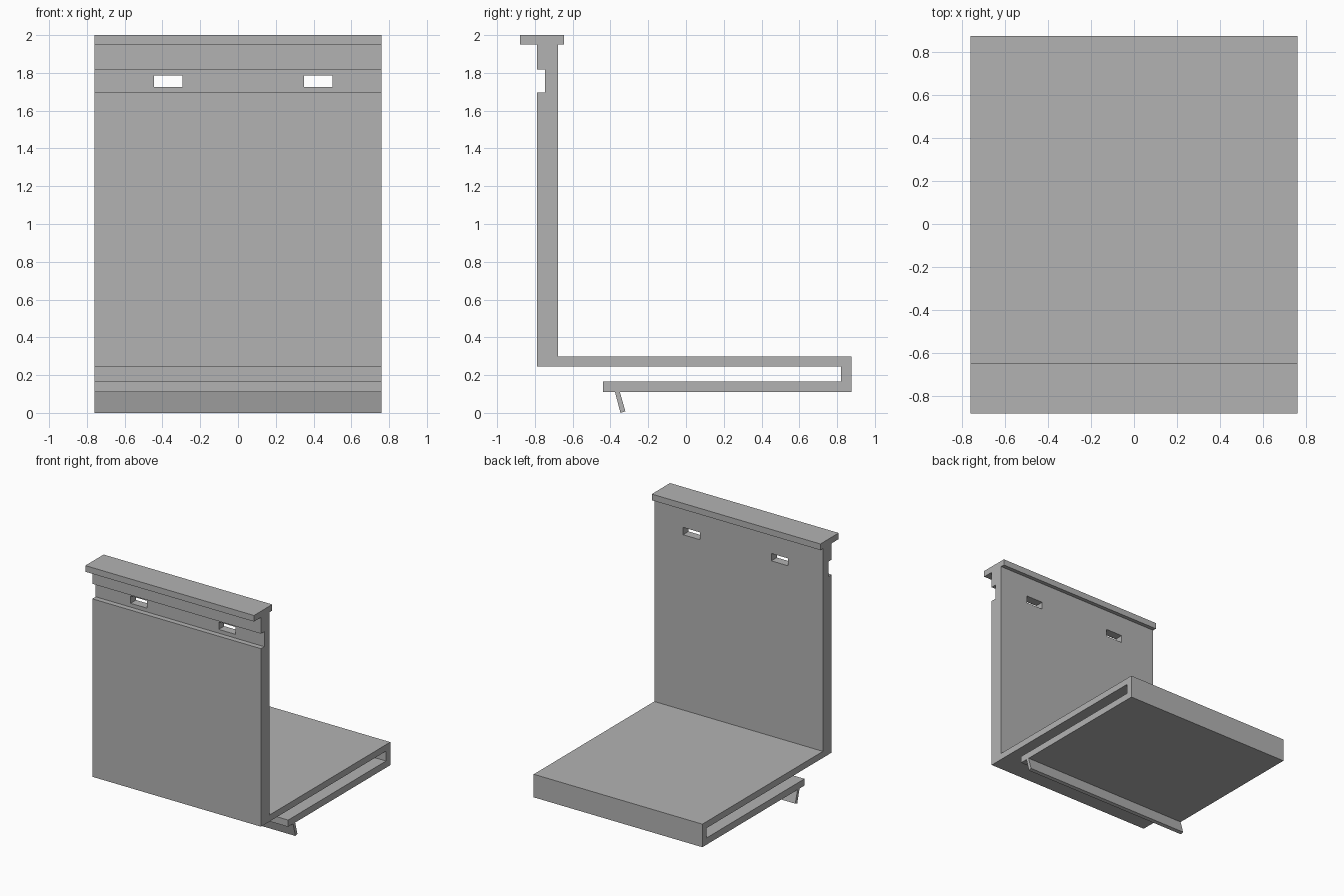
import bpy
import bmesh

cube = bpy.data.objects.get("Cube")
if cube:
    bpy.data.objects.remove(cube, do_unlink=True)

# Single grey finish
grey = bpy.data.materials.new("plain_grey")
grey.use_nodes = True
colour = (0.45, 0.45, 0.45, 1)
grey.diffuse_color = colour
grey.node_tree.nodes["Principled BSDF"].inputs["Base Color"].default_value = colour

HALF_WIDTH = 0.76


def extrude_profile(name, points, x0=-HALF_WIDTH, x1=HALF_WIDTH):
    """Extrude a (y, z) outline along x."""
    bm = bmesh.new()
    face = bm.faces.new([bm.verts.new((x0, y, z)) for y, z in points])
    result = bmesh.ops.extrude_face_region(bm, geom=[face])
    verts = [g for g in result["geom"] if isinstance(g, bmesh.types.BMVert)]
    bmesh.ops.translate(bm, verts=verts, vec=(x1 - x0, 0, 0))
    bmesh.ops.recalc_face_normals(bm, faces=bm.faces)
    mesh = bpy.data.meshes.new(name)
    bm.to_mesh(mesh)
    bm.free()
    mesh.materials.append(grey)
    obj = bpy.data.objects.new(name, mesh)
    bpy.context.collection.objects.link(obj)
    return obj


# Folded panel: cap, grooved wall, shelf, return fold and angled lip
panel = extrude_profile("folded_panel", [
    (-0.88, 2), (-0.88, 1.95), (-0.79, 1.95),
    (-0.79, 1.817), (-0.747, 1.817), (-0.747, 1.695), (-0.79, 1.695),
    (-0.79, 0.245), (0.82, 0.245), (0.82, 0.165),
    (-0.44, 0.165), (-0.44, 0.11), (-0.376, 0.11),
    (-0.347, 0), (-0.321, 0.008), (-0.35, 0.11),
    (0.875, 0.11), (0.875, 0.298), (-0.677, 0.298),
    (-0.677, 1.95), (-0.645, 1.95), (-0.645, 2),
])

# Two mounting slots cut through the wall inside the groove
for side, x in (("right", -0.445), ("left", 0.35)):
    cutter = extrude_profile(
        side + "_slot_cutter",
        [(-0.85, 1.726), (-0.6, 1.726), (-0.6, 1.786), (-0.85, 1.786)],
        x, x + 0.15)
    cutter.hide_render = True
    cutter.hide_set(True)
    cutter.display_type = "WIRE"
    cut = panel.modifiers.new(side + "_slot", "BOOLEAN")
    cut.operation = "DIFFERENCE"
    cut.solver = "EXACT"
    cut.object = cutter
